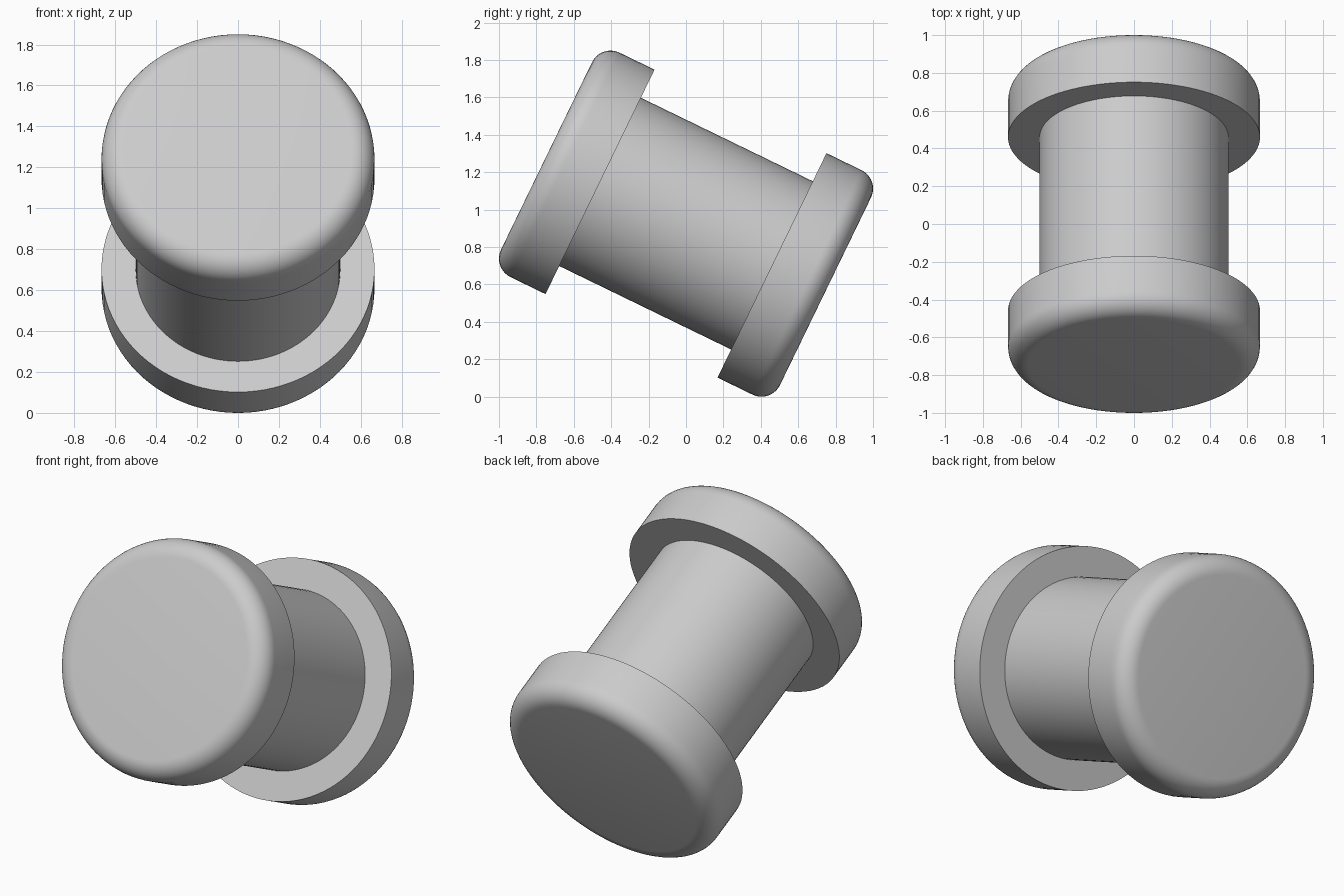
import bpy, bmesh, math
from mathutils import Matrix

cube = bpy.data.objects.get("Cube")
if cube:
    bpy.data.objects.remove(cube, do_unlink=True)

SEGMENTS = 96
CAP_RADIUS, SHAFT_RADIUS = 0.667, 0.5
INNER, OUTER = 0.511, 0.829      # cap faces, measured along the axis
ROUNDING = 0.11
TILT = math.radians(64.1)        # axis leans up towards the front
CENTRE = Matrix.Translation((0, 0, 0.925))

grey = bpy.data.materials.new("light_grey")
grey.use_nodes = True
colour = (0.6, 0.6, 0.6, 1)
grey.diffuse_color = colour
grey.node_tree.nodes["Principled BSDF"].inputs["Base Color"].default_value = colour


def add_cylinder(name, radius, low, high, turn=0, rounding=0):
    """Cylinder along the tilted axis, with an optional rounded top rim."""
    bm = bmesh.new()
    bmesh.ops.create_cone(bm, cap_ends=True, segments=SEGMENTS,
                          radius1=radius, radius2=radius, depth=high - low,
                          matrix=Matrix.Translation((0, 0, (low + high) / 2)))
    if rounding:
        rim = [e for e in bm.edges if all(v.co.z > high - 0.001 for v in e.verts)]
        bmesh.ops.bevel(bm, geom=rim, offset=rounding, segments=10,
                        profile=0.5, affect='EDGES')
    mesh = bpy.data.meshes.new(name)
    bm.to_mesh(mesh)
    bm.free()
    mesh.materials.append(grey)
    obj = bpy.data.objects.new(name, mesh)
    bpy.context.collection.objects.link(obj)
    obj.matrix_world = CENTRE @ Matrix.Rotation(TILT + turn, 4, 'X')
    bpy.ops.object.select_all(action='DESELECT')
    obj.select_set(True)
    bpy.context.view_layer.objects.active = obj
    bpy.ops.object.shade_smooth_by_angle(angle=math.radians(30))
    return obj


# Shaft, seated slightly inside both caps
add_cylinder("shaft", SHAFT_RADIUS, -INNER - 0.02, INNER + 0.02)

# Matching rounded caps at both ends
add_cylinder("front_cap", CAP_RADIUS, INNER, OUTER, 0, ROUNDING)
add_cylinder("back_cap", CAP_RADIUS, INNER, OUTER, math.pi, ROUNDING)
